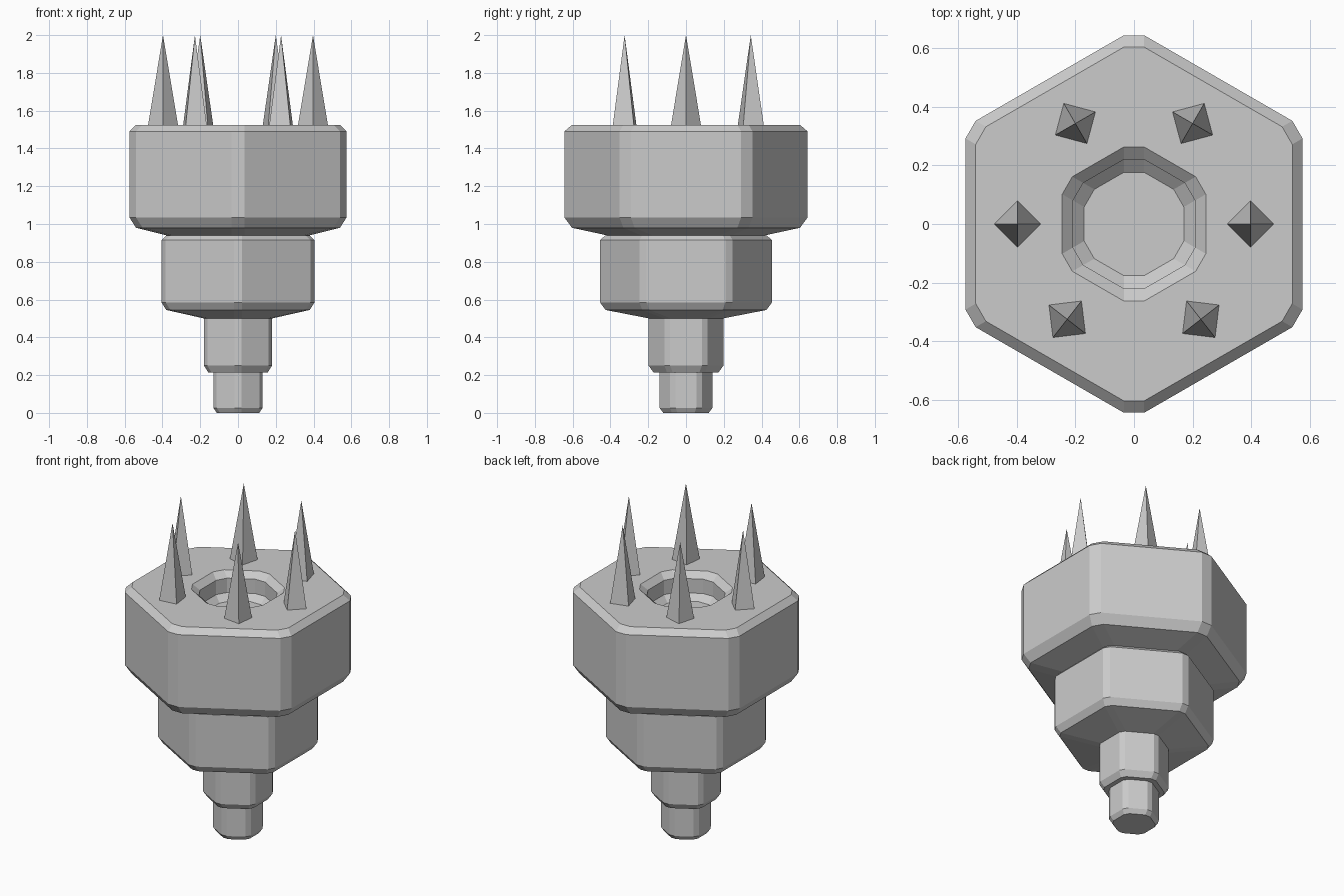
import bpy, bmesh
from math import cos, sin, radians, sqrt
from mathutils import Vector

if "Cube" in bpy.data.objects:
    bpy.data.objects.remove(bpy.data.objects["Cube"])


def hex_ring(apothem, cut):
    """Hexagon pointing along y, with every corner cut off."""
    r = apothem * 2 / sqrt(3)
    c = [Vector((r * cos(radians(30 + 60 * i)), r * sin(radians(30 + 60 * i)))) for i in range(6)]
    pts = []
    for i in range(6):
        for j in (i - 1, (i + 1) % 6):
            pts.append(c[i] + (c[j] - c[i]).normalized() * cut)
    return pts


def loft(name, levels, cut, cap_first=False, cap_last=False):
    """Skin cut hexagons given as (z, apothem)."""
    bm = bmesh.new()
    rings = [[bm.verts.new((p.x, p.y, z)) for p in hex_ring(a, cut)] for z, a in levels]
    for lo, hi in zip(rings, rings[1:]):
        for i in range(12):
            j = (i + 1) % 12
            bm.faces.new((lo[i], lo[j], hi[j], hi[i]))
    if cap_first:
        bm.faces.new(rings[0][::-1])
    if cap_last:
        bm.faces.new(rings[-1])
    me = bpy.data.meshes.new(name)
    bm.to_mesh(me)
    bm.free()
    ob = bpy.data.objects.new(name, me)
    bpy.context.collection.objects.link(ob)
    return ob


# Stepped body, from the foot up
loft("foot_tip", [(0, .113), (.027, .13), (.215, .13)], .02, cap_first=True)
loft("lower_stem", [(.215, .13), (.215, .158), (.25, .18), (.50, .18)], .02)
loft("middle_collar", [(.50, .18), (.545, .38), (.585, .405), (.915, .405), (.94, .38)], .025)

# Large head with a chamfered recess in its top
loft("head", [(.94, .38), (.98, .54), (1.035, .575), (1.49, .575), (1.525, .54),
              (1.525, .245), (1.49, .208), (1.40, .208), (1.365, .17)], .04, cap_last=True)

# Ring of four-sided spikes: x, y, rotation
for x, y, turn in [(.397, 0, 0), (.20, .343, 60), (.228, -.325, -52)]:
    for side in (1, -1):
        bpy.ops.mesh.primitive_cone_add(vertices=4, radius1=.079, radius2=0, depth=.475,
                                        location=(side * x, y, 1.7625),
                                        rotation=(0, 0, radians(side * turn)))
        bpy.context.object.name = "spike"
